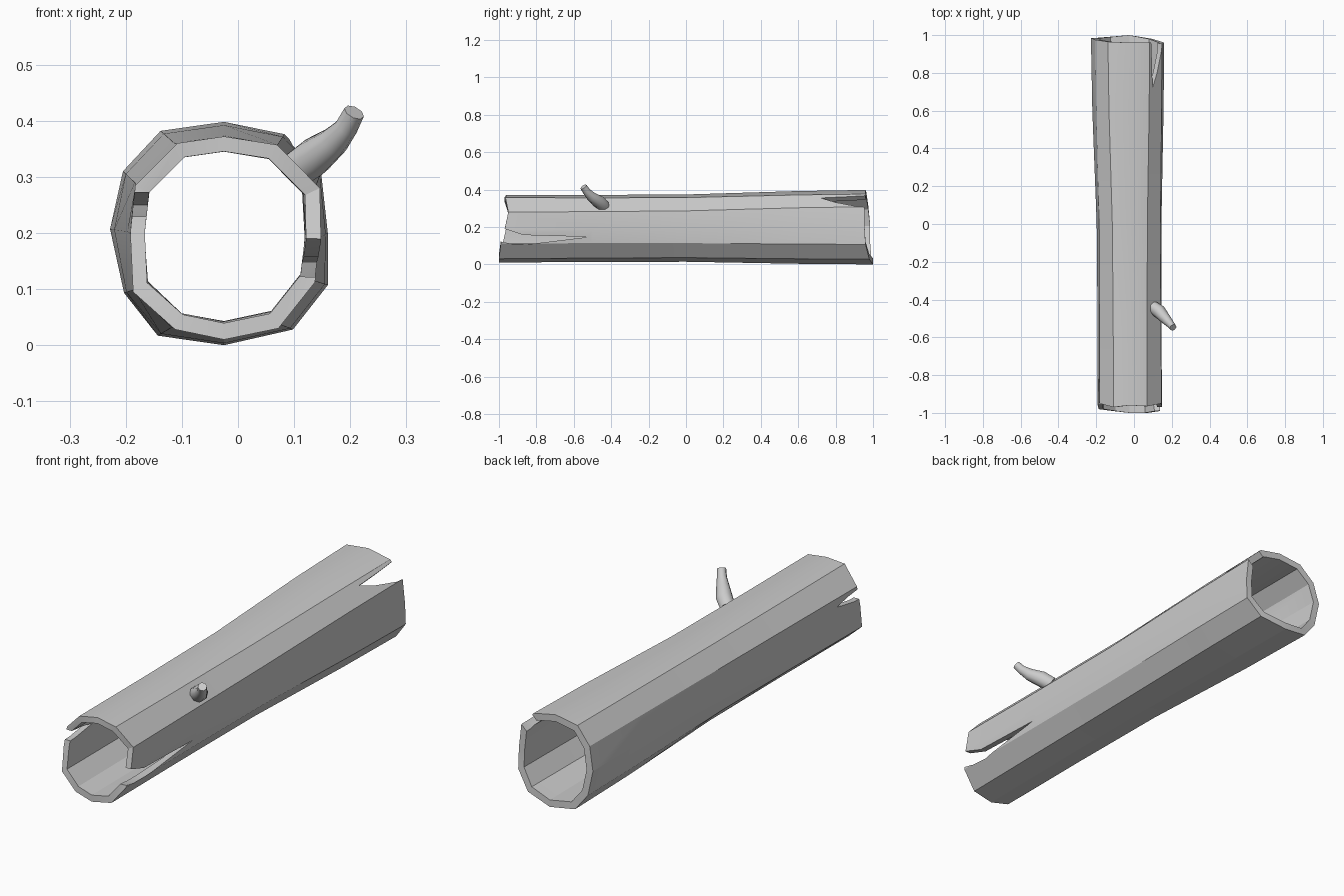
import bpy, bmesh, math
from mathutils import Vector

if "Cube" in bpy.data.objects:
    bpy.data.objects.remove(bpy.data.objects["Cube"])

C = Vector((-0.025, 0.2))  # log axis in x, z

# Twelve-sided end outlines (x, z), from the top going round by the left
FRONT = [(-.025, .372), (-.108, .36), (-.183, .285), (-.192, .2), (-.187, .095), (-.112, .028),
         (-.025, .01), (.072, .03), (.137, .112), (.148, .185), (.146, .28), (.07, .357)]
BACK = [(-.025, .398), (-.138, .382), (-.205, .31), (-.228, .207), (-.203, .093), (-.143, .017),
        (-.025, 0), (.098, .028), (.16, .107), (.16, .2), (.148, .308), (.083, .376)]
FRONT_Y = [-.96, -.97, -.95, -.96, -.98, -.99, -1, -1, -.99, -.97, -.95, -.965]
BACK_Y = [.96, .965, .975, .985, .985, .99, 1, .98, .96, .955, .955, .96]
# Stations along the log: y (None = ragged end), blend front to back, scale
STATIONS = [(None, 0, 1), (-.5, .15, .975), (0, .35, .96), (.6, .85, .99), (None, 1, 1)]


def make_object(name, bm):
    bmesh.ops.recalc_face_normals(bm, faces=bm.faces)
    me = bpy.data.meshes.new(name)
    bm.to_mesh(me)
    bm.free()
    ob = bpy.data.objects.new(name, me)
    bpy.context.collection.objects.link(ob)
    return ob


def ring(bm, station, wall):
    y, f, s = station
    verts = []
    for i in range(12):
        p = C + (Vector(FRONT[i]).lerp(Vector(BACK[i]), f) - C) * s * wall
        yy = y if y is not None else (BACK_Y[i] if f else FRONT_Y[i])
        verts.append(bm.verts.new((p.x, yy, p.y)))
    return verts


# Hollow trunk: outer skin, then back along the inner skin, closed at the rims
bm = bmesh.new()
rings = [ring(bm, s, 1) for s in STATIONS] + [ring(bm, s, .845) for s in reversed(STATIONS)]
for a, b in zip(rings, rings[1:] + rings[:1]):
    for i in range(12):
        j = (i + 1) % 12
        bm.faces.new((a[i], a[j], b[j], b[i]))
log = make_object("hollow_log", bm)


# Splits: outlines of (y, t) pushed radially through one wall
def split(name, outline, n, t, near, far):
    bm = bmesh.new()
    n, t = Vector(n).normalized(), Vector(t).normalized()
    lo, hi = [[bm.verts.new(n * d + t * b + Vector((0, a, 0))) for a, b in outline] for d in (near, far)]
    bm.faces.new(lo)
    bm.faces.new(hi)
    for i in range(len(lo)):
        j = (i + 1) % len(lo)
        bm.faces.new((lo[i], lo[j], hi[j], hi[i]))
    cutter = make_object(name, bm)
    cutter.hide_render = True
    mod = log.modifiers.new(name, 'BOOLEAN')
    mod.operation, mod.solver, mod.object = 'DIFFERENCE', 'EXACT', cutter
    bpy.context.view_layer.objects.active = log
    bpy.ops.object.modifier_apply(modifier=name)
    bpy.data.objects.remove(cutter)


split("front_right_split", [(-.52, .147), (-.87, .157), (-.97, .19), (-1.1, .195), (-1.1, .13),
      (-1, .124), (-.93, .11), (-.85, .107)], (1, 0, 0), (0, 0, 1), .08, .3)
split("front_left_split", [(-.8, .25), (-.88, .265), (-1.1, .287), (-1.1, .225), (-.92, .23)],
      (-1, 0, 0), (0, 0, 1), .08, .3)
split("back_right_split", [(.72, -.182), (.8, -.148), (.92, -.115), (1.1, -.105), (1.1, -.205), (.88, -.19)],
      (1, 0, 1), (1, 0, -1), .2, .5)

# Broken branch stub
cu = bpy.data.curves.new("branch_stub", 'CURVE')
cu.dimensions = '3D'
cu.bevel_depth, cu.bevel_resolution, cu.use_fill_caps = 1, 2, True
path = [(.1, -.44, .31, .034), (.135, -.465, .335, .036), (.17, -.505, .362, .028),
        (.193, -.53, .388, .021), (.207, -.548, .415, .019)]
sp = cu.splines.new('POLY')
sp.points.add(len(path) - 1)
for pt, (x, y, z, r) in zip(sp.points, path):
    pt.co, pt.radius = (x, y, z, 1), r
branch = bpy.data.objects.new("branch_stub", cu)
bpy.context.collection.objects.link(branch)
bpy.ops.object.select_all(action='DESELECT')
branch.select_set(True)
bpy.context.view_layer.objects.active = branch
bpy.ops.object.convert(target='MESH')
bpy.ops.object.shade_smooth_by_angle(angle=math.radians(50))

# Facets stay crisp round the trunk, soft along it
bpy.ops.object.select_all(action='DESELECT')
log.select_set(True)
bpy.context.view_layer.objects.active = log
bpy.ops.object.shade_smooth_by_angle(angle=math.radians(20))
